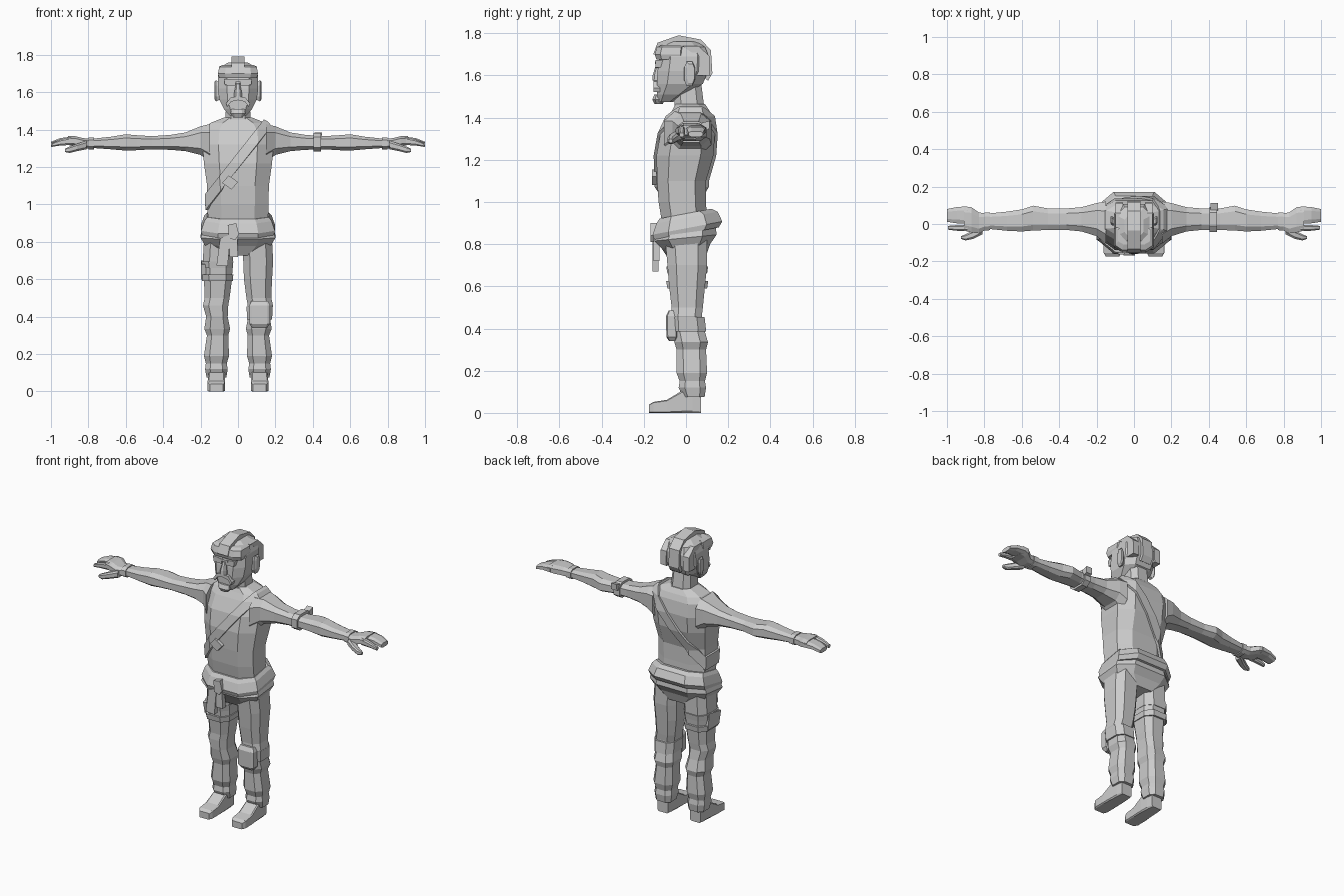
import bpy, bmesh
from mathutils import Vector

grey = bpy.data.materials.new("plain grey")
grey.diffuse_color = (0.6, 0.6, 0.6, 1)


def finish(name, bm):
    bmesh.ops.recalc_face_normals(bm, faces=bm.faces)
    me = bpy.data.meshes.new(name)
    bm.to_mesh(me)
    bm.free()
    me.materials.append(grey)
    ob = bpy.data.objects.new(name, me)
    bpy.context.collection.objects.link(ob)
    return ob


def loft_bm(rings, axis="z", c=0.55, side=1, shear=0.0):
    """Chamfered eight-sided rings (t, u0, u1, v0, v1) joined along an axis."""
    bm = bmesh.new()
    pattern = [(1, -c), (1, c), (c, 1), (-c, 1), (-1, c), (-1, -c), (-c, -1), (c, -1)]
    loops = []
    for t, u0, u1, v0, v1 in rings:
        loop = []
        for a, b in pattern:
            u = (u0 + u1) / 2 + a * (u1 - u0) / 2
            v = (v0 + v1) / 2 + b * (v1 - v0) / 2
            x, y, z = {"x": (t, u, v), "y": (u, t, v), "z": (u, v, t)}[axis]
            loop.append(bm.verts.new((x * side, y, z + shear * y)))
        loops.append(loop)
    for lo, hi in zip(loops, loops[1:]):
        for i in range(8):
            j = (i + 1) % 8
            bm.faces.new((lo[i], lo[j], hi[j], hi[i]))
    bm.faces.new(loops[0])
    bm.faces.new(loops[-1])
    return bm


def loft(name, rings, **kw):
    return finish(name, loft_bm(rings, **kw))


def sym(rings):
    """Rings (z, half width, front, back) centred on x."""
    return [(z, -w, w, f, b) for z, w, f, b in rings]


def prism(name, pts, lo, hi, axis="x"):
    """Outline extruded along x (points y, z) or y (points x, z)."""
    bm = bmesh.new()
    mk = (lambda p, t: (t, p[0], p[1])) if axis == "x" else (lambda p, t: (p[0], t, p[1]))
    a = [bm.verts.new(mk(p, lo)) for p in pts]
    b = [bm.verts.new(mk(p, hi)) for p in pts]
    bm.faces.new(a)
    bm.faces.new(b)
    for i in range(len(pts)):
        j = (i + 1) % len(pts)
        bm.faces.new((a[i], a[j], b[j], b[i]))
    return finish(name, bm)


# Torso and neck
torso = sym([(0.88, .16, -.11, .1), (1.0, .163, -.13, .095), (1.1, .165, -.137, .095),
             (1.22, .182, -.14, .13), (1.32, .19, -.122, .137), (1.40, .18, -.085, .125),
             (1.435, .15, -.065, .11), (1.465, .075, -.05, .09)])
loft("torso", torso)
loft("neck", sym([(1.40, .08, -.06, .1), (1.46, .068, -.055, .085), (1.58, .06, -.06, .07)]))


# Chest strap: a slanted slice of the torso skin, thickened
def slanted_strap(name, mid, normal, half, push):
    bm = loft_bm(torso)
    bmesh.ops.recalc_face_normals(bm, faces=bm.faces)
    bm.normal_update()
    for v, n in [(v, v.normal.copy()) for v in bm.verts]:
        v.co += n * push
    n = Vector(normal).normalized()
    for s in (1, -1):
        bmesh.ops.bisect_plane(bm, geom=bm.verts[:] + bm.edges[:] + bm.faces[:], dist=1e-5,
                               plane_co=Vector(mid) + n * half * s, plane_no=n * s, clear_outer=True)
    ob = finish(name, bm)
    m = ob.modifiers.new("thickness", "SOLIDIFY")
    m.thickness, m.offset = 0.016, -1


slanted_strap("chest_strap", (0, 0, 1.235), (.786, 0, -.62), .027, .014)
prism("strap_buckle", [(-.085, 1.115), (-.05, 1.155), (0, 1.12), (-.035, 1.08)], -.162, -.14, "y")

# Hips and rolled waist wrap, higher at the back
loft("waist_wrap", sym([(.945, .165, -.125, .12), (.925, .18, -.14, .15), (.875, .197, -.158, .172),
                        (.85, .192, -.15, .155)]), shear=.19)
loft("hips", sym([(.88, .185, -.13, .14), (.83, .2, -.15, .145), (.79, .178, -.115, .115),
                  (.735, .1, -.08, .095)]), shear=.1)
prism("wrap_knot", [(-.05, .82), (-.055, .89), (-.01, .9), (.005, .84), (-.015, .81)], -.168, -.135, "y")
prism("wrap_tail_long", [(-.115, .675), (-.095, .82), (-.04, .84), (-.055, .67)], -.16, -.13, "y")
prism("wrap_tail_short", [(-.045, .72), (-.045, .84), (-.005, .84), (0, .72)], -.155, -.125, "y")

# Trouser legs with folds, and shoes
leg = [(.84, .02, .18, -.1, .1), (.70, .028, .188, -.088, .1), (.60, .032, .182, -.08, .09),
       (.50, .045, .178, -.068, .08), (.46, .052, .187, -.07, .075), (.40, .055, .17, -.066, .085),
       (.335, .042, .18, -.055, .104), (.30, .052, .166, -.045, .095), (.19, .048, .182, -.045, .1),
       (.15, .06, .172, -.03, .09), (.12, .055, .176, -.035, .095), (.075, .062, .168, -.015, .088)]
shoe = [(-.175, .08, .15, 0, .04), (-.155, .07, .162, 0, .052), (-.09, .07, .162, 0, .062),
        (-.02, .07, .158, 0, .105), (.03, .073, .155, 0, .12), (.07, .078, .15, 0, .1)]
for s, tag in ((1, "left"), (-1, "right")):
    loft(tag + "_leg", leg, side=s)
    loft(tag + "_shoe", shoe, axis="y", c=.85, side=s)

# Knee pad with its strap, and thigh straps on the other leg
loft("knee_pad", [(.34, .075, .155, -.08, -.05), (.36, .062, .17, -.093, -.04),
                  (.46, .06, .172, -.095, -.04), (.485, .072, .16, -.082, -.05)], c=.75)
loft("knee_strap", [(.385, .048, .182, -.072, .096), (.455, .046, .186, -.074, .088)])
for z in (.59, .66):
    loft("thigh_strap", [(z, .028, .192, -.088, .1), (z + .035, .025, .195, -.094, .105)], side=-1)
prism("thigh_pouch", [(-.05, .6), (-.07, .68), (.05, .7), (.06, .6)], -.198, -.17)

# Arms, wrist bands and hands
arm = [(.15, -.105, .12, 1.225, 1.43), (.2, -.065, .112, 1.265, 1.418), (.28, -.04, .09, 1.285, 1.385),
       (.36, -.032, .083, 1.292, 1.372), (.46, -.032, .083, 1.295, 1.365), (.54, -.035, .098, 1.29, 1.37),
       (.6, -.04, .078, 1.288, 1.375), (.68, -.036, .066, 1.295, 1.362), (.79, -.025, .055, 1.303, 1.35)]
palm = [(.78, -.025, .055, 1.3, 1.35), (.83, -.05, .062, 1.3, 1.355), (.87, -.045, .09, 1.312, 1.365),
        (.91, -.035, .092, 1.318, 1.365)]
fingers = [(.89, .0, .095, 1.318, 1.362), (.95, .004, .09, 1.32, 1.355), (1.0, .012, .08, 1.308, 1.335)]
index = [(.89, -.038, -.004, 1.318, 1.362), (.95, -.036, -.006, 1.315, 1.347), (.995, -.03, -.01, 1.308, 1.328)]
thumb = [(.81, -.055, .0, 1.295, 1.34), (.86, -.08, -.035, 1.285, 1.325), (.9, -.088, -.055, 1.275, 1.31),
         (.925, -.08, -.065, 1.28, 1.298)]
for s, tag in ((1, "left"), (-1, "right")):
    loft(tag + "_arm", arm, axis="x", side=s)
    loft(tag + "_wrist_band", [(.77, -.033, .062, 1.295, 1.358), (.8, -.035, .062, 1.295, 1.358)],
         axis="x", side=s)
    for part, rings in (("palm", palm), ("fingers", fingers), ("index_finger", index), ("thumb", thumb)):
        loft(tag + "_" + part, rings, axis="x", side=s)
loft("arm_band", [(.405, -.042, .092, 1.283, 1.382), (.445, -.042, .092, 1.283, 1.382)], axis="x")
prism("arm_band_knot", [(.07, 1.33), (.075, 1.375), (.112, 1.385), (.11, 1.345)], .41, .45)

# Head
loft("head", sym([(1.475, .045, -.135, -.06), (1.51, .075, -.138, .0), (1.56, .1, -.138, .08),
                  (1.62, .108, -.135, .105), (1.69, .106, -.125, .108), (1.735, .092, -.105, .09),
                  (1.76, .05, -.07, .05)]))
loft("brow_band", sym([(1.675, .1, -.14, .0), (1.70, .107, -.148, .0), (1.735, .1, -.138, .0),
                       (1.745, .085, -.11, -.01)]), c=.65)
prism("hair_crest", [(-.155, 1.70), (-.135, 1.755), (-.035, 1.79), (.07, 1.77), (.118, 1.72), (.125, 1.61),
                     (.105, 1.575), (.07, 1.6), (.07, 1.7), (-.03, 1.74), (-.1, 1.7)], -.036, .036)

# Face: glasses, nose, moustache, chin beard; then ears and side hair
loft("nose", sym([(1.575, .022, -.16, -.12), (1.6, .02, -.158, -.12), (1.65, .01, -.143, -.12)]))
loft("chin_beard", sym([(1.465, .025, -.15, -.11), (1.485, .04, -.16, -.1), (1.51, .035, -.15, -.11)]))
prism("glasses_bridge", [(-.03, 1.655), (-.03, 1.667), (.03, 1.667), (.03, 1.655)], -.148, -.125, "y")
for s, tag in ((1, "left"), (-1, "right")):
    prism(tag + "_lens", [(s * .015, 1.635), (s * .012, 1.668), (s * .075, 1.672), (s * .07, 1.638)],
          -.145, -.11, "y")
    prism(tag + "_moustache", [(0, 1.558), (0, 1.578), (s * .04, 1.572), (s * .064, 1.54),
                               (s * .058, 1.522), (s * .036, 1.55)], -.155, -.12, "y")
    loft(tag + "_ear", [(.098, -.01, .03, 1.56, 1.65), (.118, -.008, .042, 1.55, 1.665),
                        (.126, .005, .04, 1.565, 1.655)], axis="x", side=s)
    prism(tag + "_side_hair", [(.045, 1.6), (.04, 1.7), (-.02, 1.74), (.06, 1.74), (.112, 1.69), (.115, 1.6)],
          s * .06, s * .1)
